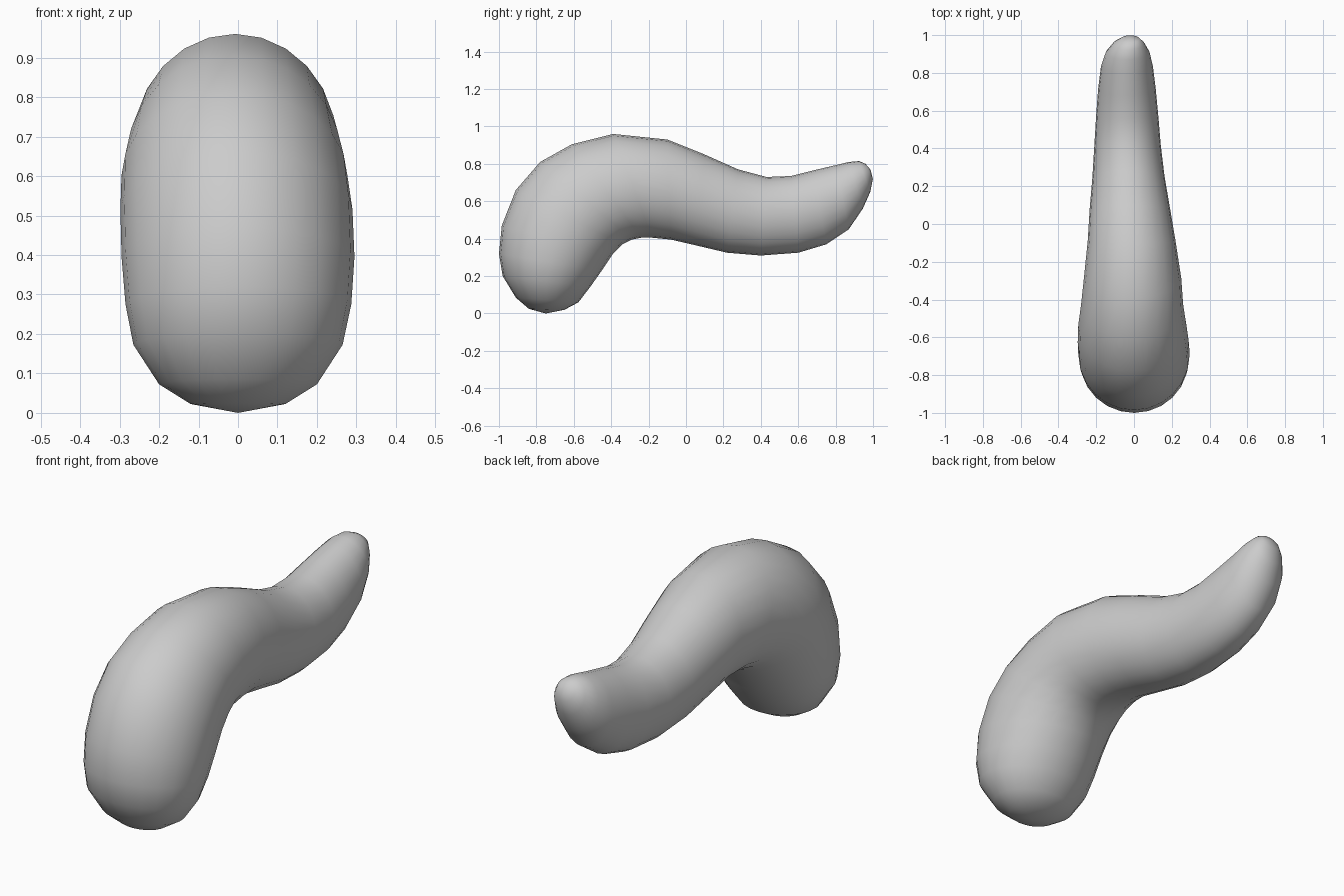
import bpy, bmesh
from math import cos, sin, pi

# Cross-sections along the bent body: outer (y, z), inner (y, z), left x, right x
SECTIONS = [
    (-0.84, 0.025, -0.65, 0.02, -0.12, 0.12),
    (-0.91, 0.085, -0.575, 0.06, -0.20, 0.20),
    (-0.98, 0.20, -0.51, 0.145, -0.265, 0.265),
    (-1.00, 0.32, -0.45, 0.23, -0.285, 0.287),
    (-0.985, 0.47, -0.39, 0.32, -0.295, 0.295),
    (-0.91, 0.66, -0.34, 0.37, -0.298, 0.29),
    (-0.78, 0.81, -0.29, 0.395, -0.295, 0.277),
    (-0.61, 0.905, -0.24, 0.405, -0.28, 0.26),
    (-0.39, 0.96, -0.18, 0.405, -0.265, 0.25),
    (-0.10, 0.93, -0.08, 0.395, -0.245, 0.22),
    (0.10, 0.85, 0.05, 0.365, -0.235, 0.192),
    (0.28, 0.77, 0.22, 0.325, -0.22, 0.162),
    (0.43, 0.73, 0.40, 0.31, -0.21, 0.142),
    (0.56, 0.735, 0.60, 0.325, -0.20, 0.128),
    (0.68, 0.765, 0.75, 0.37, -0.19, 0.115),
    (0.80, 0.793, 0.87, 0.45, -0.175, 0.10),
    (0.87, 0.81, 0.945, 0.56, -0.15, 0.083),
    (0.925, 0.815, 0.985, 0.65, -0.11, 0.055),
    (0.96, 0.80, 0.999, 0.72, -0.07, 0.03),
]
SIDES = 24

bm = bmesh.new()


def ring(ya, za, yb, zb, xl, xr):
    """Ellipse spanning the outer and inner points and the two sides."""
    verts = []
    for i in range(SIDES):
        a = 2 * pi * i / SIDES
        c = cos(a) / 2
        verts.append(bm.verts.new(((xl + xr) / 2 + (xr - xl) / 2 * sin(a),
                                   (ya + yb) / 2 + (ya - yb) * c,
                                   (za + zb) / 2 + (za - zb) * c)))
    return verts


# Skin between neighbouring sections
rings = [ring(*s) for s in SECTIONS]
for r, s in zip(rings, rings[1:]):
    for i in range(SIDES):
        j = (i + 1) % SIDES
        bm.faces.new((r[i], r[j], s[j], s[i]))

# Rounded ends
for r, co in ((rings[0], (0, -0.75, 0)), (rings[-1], (-0.02, 0.987, 0.768))):
    pole = bm.verts.new(co)
    for i in range(SIDES):
        bm.faces.new((r[i], r[(i + 1) % SIDES], pole))

bmesh.ops.recalc_face_normals(bm, faces=bm.faces)
for f in bm.faces:
    f.smooth = True
mesh = bpy.data.meshes.new("curved_body")
bm.to_mesh(mesh)
bm.free()
body = bpy.data.objects.new("curved_body", mesh)
bpy.context.collection.objects.link(body)
